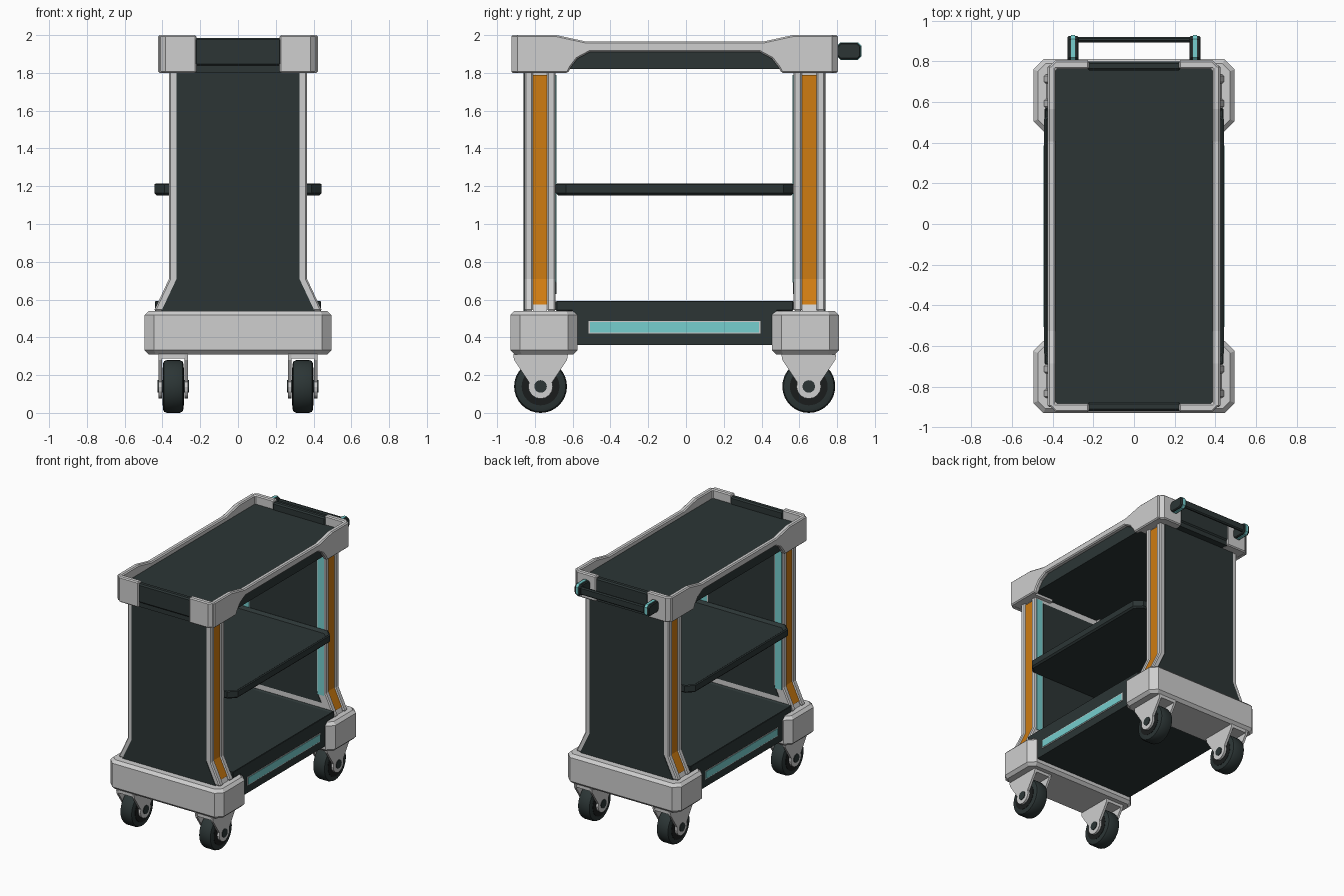
import bpy, bmesh, math
from mathutils import Matrix

cube = bpy.data.objects.get("Cube")
if cube:
    bpy.data.objects.remove(cube, do_unlink=True)

CENTRE_Y = -0.06   # the cart body is symmetric about this line


def material(name, rgb):
    m = bpy.data.materials.new(name)
    m.use_nodes = True
    m.diffuse_color = (*rgb, 1)
    m.node_tree.nodes["Principled BSDF"].inputs["Base Color"].default_value = (*rgb, 1)
    return m


GREY = material("light grey", (0.62, 0.62, 0.62))
DARK = material("dark slate", (0.025, 0.036, 0.036))
BLACK = material("black", (0.01, 0.012, 0.012))
ORANGE = material("orange", (0.62, 0.2, 0.006))
CYAN = material("cyan", (0.18, 0.62, 0.62))


def finish(name, bm, mat, mirror, bevel=0.0):
    bmesh.ops.recalc_face_normals(bm, faces=bm.faces)
    mesh = bpy.data.meshes.new(name)
    bm.to_mesh(mesh)
    bm.free()
    mesh.materials.append(mat)
    ob = bpy.data.objects.new(name, mesh)
    ob.location.y = CENTRE_Y
    bpy.context.collection.objects.link(ob)
    if bevel:
        b = ob.modifiers.new("bevel", 'BEVEL')
        b.width, b.segments, b.limit_method = bevel, 1, 'ANGLE'
        b.angle_limit = math.radians(50)
    if mirror:
        m = ob.modifiers.new("mirror", 'MIRROR')
        m.use_axis = ('x' in mirror, 'y' in mirror, False)
        m.use_mirror_merge = False
    return ob


def prism(name, pts, axis, a, b, mat, mirror="", bevel=0.0, recess=None):
    """Extrude a profile from a to b; recess = (rim width, depth) sinks the top."""
    place = {'x': lambda p, t: (t, p[0], p[1]),
             'y': lambda p, t: (p[0], t, p[1]),
             'z': lambda p, t: (p[0], p[1], t)}[axis]
    bm = bmesh.new()
    low = [bm.verts.new(place(p, a)) for p in pts]
    high = [bm.verts.new(place(p, b)) for p in pts]
    bm.faces.new(low)
    top = bm.faces.new(high)
    for i in range(len(pts)):
        j = (i + 1) % len(pts)
        bm.faces.new((low[i], low[j], high[j], high[i]))
    if recess:
        bmesh.ops.recalc_face_normals(bm, faces=bm.faces)
        bmesh.ops.inset_region(bm, faces=[top], thickness=recess[0])
        for v in top.verts:
            v.co.z -= recess[1]
    return finish(name, bm, mat, mirror, bevel)


def box(name, x, y, z, mat, mirror="", bevel=0.0):
    return prism(name, rect(x, y), 'z', *z, mat, mirror, bevel)


def rect(x, y, c=0.0):
    """Rectangle outline, with corners cut by c."""
    (x0, x1), (y0, y1) = x, y
    if not c:
        return [(x0, y0), (x1, y0), (x1, y1), (x0, y1)]
    return [(x0 + c, y0), (x1 - c, y0), (x1, y0 + c), (x1, y1 - c),
            (x1 - c, y1), (x0 + c, y1), (x0, y1 - c), (x0, y0 + c)]


def disc(name, x, y, z, radius, width, mat, mirror, bevel=0.0):
    """Cylinder lying along x."""
    bm = bmesh.new()
    bmesh.ops.create_cone(bm, cap_ends=True, segments=32, radius1=radius, radius2=radius, depth=width,
                          matrix=Matrix.Translation((x, y, z)) @ Matrix.Rotation(math.pi / 2, 4, 'Y'))
    if bevel:
        rims = [e for e in bm.edges if any(len(f.verts) > 4 for f in e.link_faces)]
        bmesh.ops.bevel(bm, geom=rims, offset=bevel, segments=2, profile=0.5, affect='EDGES')
    ob = finish(name, bm, mat, mirror)
    bpy.ops.object.select_all(action='DESELECT')
    ob.select_set(True)
    bpy.context.view_layer.objects.active = ob
    bpy.ops.object.shade_smooth_by_angle(angle=math.radians(40))


def flare(inset, z0, z1):
    """Full-width end frame outline: straight above, splayed at the foot."""
    w, foot = 0.365 - inset, 0.445 - inset
    xs = foot - (z0 - 0.54) * 0.08 / 0.17
    half = [(xs, z0), (w, 0.71), (w, z1)]
    return half + [(-x, z) for x, z in reversed(half)]


def side_strip(inner, outer, z0, z1):
    """Strip that follows the splayed side of the frame."""
    a, b = flare(outer, z0, z1)[:3], flare(inner, z0, z1)[:3]
    return a + b[::-1]


# Base bumpers at both ends
prism("base_bumper", rect((-0.495, 0.495), (0.515, 0.87), 0.05), 'z', 0.31, 0.54, GREY, "y", 0.022)

# Lower tray between the bumpers, with light strips on its sides
box("lower_tray_body", (-0.44, 0.44), (-0.54, 0.54), (0.36, 0.55), DARK)
prism("lower_tray_top", rect((-0.44, 0.44), (-0.63, 0.63)), 'z', 0.54, 0.595, DARK, "", 0.006, (0.025, 0.012))
box("side_strip_border", (0.438, 0.443), (-0.455, 0.455), (0.42, 0.487), GREY, "x")
box("side_light_strip", (0.44, 0.446), (-0.447, 0.447), (0.426, 0.481), CYAN, "x")

# End frames, grooved down the sides for the orange strips
prism("end_frame_outer", flare(0, 0.54, 1.88), 'y', 0.75, 0.795, GREY, "y", 0.008)
prism("end_frame_core", flare(0.016, 0.54, 1.88), 'y', 0.675, 0.75, GREY, "y")
prism("end_frame_inner", flare(0, 0.54, 1.88), 'y', 0.63, 0.675, GREY, "y", 0.008)
prism("orange_strip", side_strip(0.02, 0.008, 0.575, 1.79), 'y', 0.675, 0.75, ORANGE, "xy")
prism("outer_end_panel", flare(0.04, 0.54, 1.86), 'y', 0.79, 0.799, DARK, "y")
prism("inner_end_panel", flare(0.075, 0.63, 1.775), 'y', 0.626, 0.634, DARK, "y")
box("inner_light_strip", (0.298, 0.352), (0.625, 0.634), (0.69, 1.79), CYAN, "xy")

# Middle shelf
prism("middle_shelf", rect((-0.443, 0.443), (-0.63, 0.63), 0.055), 'z', 1.152, 1.222, DARK, "", 0.012, (0.035, 0.025))

# Top tray
box("top_tray_body", (-0.388, 0.388), (-0.83, 0.83), (1.82, 1.93), DARK)
box("top_tray_end", (-0.23, 0.23), (0.815, 0.86), (1.838, 1.986), DARK, "y", 0.01)
box("top_tray_end_lip", (-0.23, 0.23), (0.79, 0.85), (1.802, 1.84), DARK, "y")

# Grey side rails, deeper at the corners
half = [(0.84, 1.8), (0.565, 1.8), (0.55, 1.83), (0.515, 1.875), (0.45, 1.91)]
crest = [(0.465, 1.965), (0.625, 2.0), (0.84, 2.0)]
profile = half + [(-y, z) for y, z in reversed(half)] + [(-y, z) for y, z in reversed(crest)] + crest
prism("top_side_rail", profile, 'x', 0.385, 0.424, GREY, "x", 0.008)

# Wrap-around corner guards with solid undersides
guard = [(0.22, 0.865), (0.385, 0.865), (0.424, 0.826), (0.424, 0.74), (0.385, 0.74),
         (0.385, 0.822), (0.22, 0.822)]
prism("corner_guard", guard, 'z', 1.8, 2.0, GREY, "xy", 0.008)
box("corner_block", (0.222, 0.415), (0.6, 0.84), (1.801, 1.925), GREY, "xy")

# Push handle at the back
grip = rect((0.86, 0.985), (1.872, 1.958), 0.018)
trim = rect((0.86, 0.989), (1.868, 1.962), 0.019)
prism("handle_arm", grip, 'x', 0.274, 0.326, DARK, "x", 0.006)
prism("handle_trim", trim, 'x', 0.29, 0.31, CYAN, "x")
box("handle_bar", (-0.28, 0.28), (0.953, 0.98), (1.885, 1.945), DARK, "", 0.008)

# Four casters
WX, WY, WZ = 0.343, 0.71, 0.14
disc("caster_tyre", WX, WY, WZ, 0.14, 0.11, DARK, "xy", 0.022)
disc("caster_hub", WX, WY, WZ, 0.1, 0.114, BLACK, "xy")
disc("caster_axle", WX, WY, WZ, 0.033, 0.166, DARK, "xy")
arc = [(WY + 0.065 * math.cos(t), WZ + 0.065 * math.sin(t))
       for t in (math.radians(20 - 220 * i / 10) for i in range(11))]
fork = [(WY - 0.145, 0.31), (WY + 0.145, 0.31), (WY + 0.14, 0.28)] + arc + [(WY - 0.14, 0.28)]
for side, x in (("inner", 0.265), ("outer", 0.403)):
    prism("caster_fork_" + side, fork, 'x', x, x + 0.018, GREY, "xy")
box("caster_plate", (0.265, 0.421), (WY - 0.14, WY + 0.14), (0.287, 0.315), GREY, "xy")
